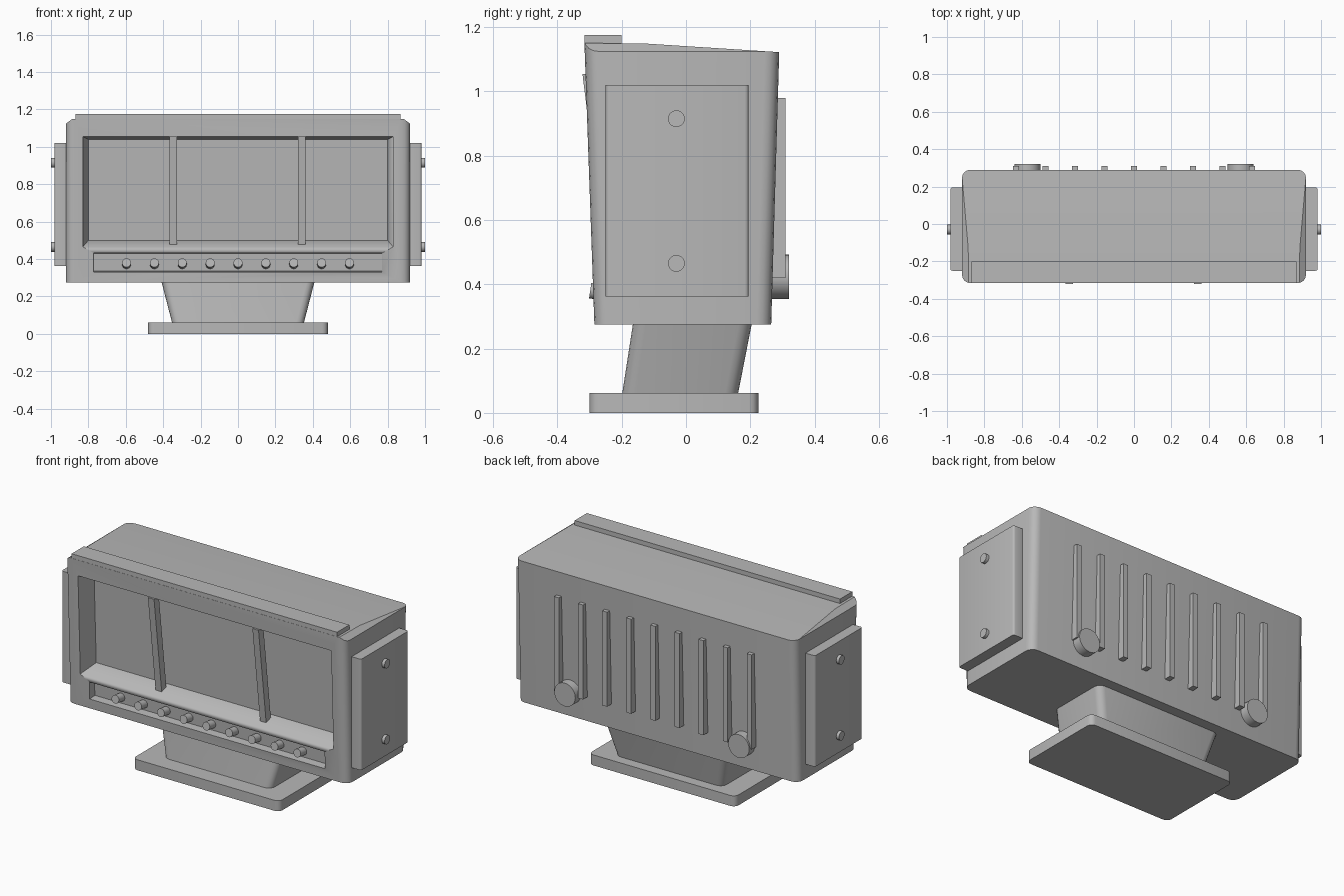
import bpy, bmesh, math
from mathutils import Vector

cube = bpy.data.objects.get("Cube")
if cube:
    bpy.data.objects.remove(cube)

grey = bpy.data.materials.new("plain_grey")
grey.use_nodes = True
COLOR = (0.48, 0.48, 0.48, 1)
grey.diffuse_color = COLOR
grey.node_tree.nodes["Principled BSDF"].inputs["Base Color"].default_value = COLOR


def finish(name, bm):
    bmesh.ops.recalc_face_normals(bm, faces=bm.faces[:])
    mesh = bpy.data.meshes.new(name)
    bm.to_mesh(mesh)
    bm.free()
    mesh.materials.append(grey)
    ob = bpy.data.objects.new(name, mesh)
    bpy.context.collection.objects.link(ob)
    bpy.ops.object.select_all(action='DESELECT')
    ob.select_set(True)
    bpy.context.view_layer.objects.active = ob
    bpy.ops.object.shade_smooth_by_angle(angle=math.radians(35))
    return ob


def bevel_along(bm, axis, offset, segments):
    # round only the edges running mainly along one axis
    def runs(e):
        d = (e.verts[0].co - e.verts[1].co).normalized()
        return abs(d[axis]) > 0.85
    bmesh.ops.bevel(bm, geom=[e for e in bm.edges if runs(e)], offset=offset,
                    segments=segments, affect='EDGES', profile=0.5)


def loft(ring_a, ring_b):
    # closed solid between two matching rings
    bm = bmesh.new()
    a = [bm.verts.new(p) for p in ring_a]
    b = [bm.verts.new(p) for p in ring_b]
    n = len(a)
    bm.faces.new(a)
    bm.faces.new(b[::-1])
    for i in range(n):
        bm.faces.new((a[i], b[i], b[(i + 1) % n], a[(i + 1) % n]))
    return bm


def rect_z(x, y0, y1, z):
    return [(-x, y0, z), (x, y0, z), (x, y1, z), (-x, y1, z)]


def box(name, x0, x1, y0, y1, z0, z1, axis=2, bevel=0, segments=3):
    bm = loft([(x0, y0, z0), (x1, y0, z0), (x1, y1, z0), (x0, y1, z0)],
              [(x0, y0, z1), (x1, y0, z1), (x1, y1, z1), (x0, y1, z1)])
    if bevel:
        bevel_along(bm, axis, bevel, segments)
    return finish(name, bm)


def rod(name, start, end, radius, sides=20):
    bm = bmesh.new()
    start, end = Vector(start), Vector(end)
    bmesh.ops.create_cone(bm, cap_ends=True, segments=sides, radius1=radius,
                          radius2=radius, depth=(end - start).length)
    rot = Vector((0, 0, 1)).rotation_difference(end - start).to_matrix()
    for v in bm.verts:
        v.co = rot @ v.co + (start + end) / 2
    return finish(name, bm)


# Housing: side profile, rounded upright corners, chamfered top ends
profile = [(-0.285, 0.275), (-0.316, 1.15), (-0.13, 1.149), (0.29, 1.122), (0.265, 0.275)]
bm = loft([(-0.92, y, z) for y, z in profile], [(0.92, y, z) for y, z in profile])
bevel_along(bm, 2, 0.045, 4)
for s in (-1, 1):
    cut = bmesh.ops.bisect_plane(bm, geom=bm.verts[:] + bm.edges[:] + bm.faces[:],
                                 plane_co=(s * 0.92, 0, 1.124),
                                 plane_no=(s * 0.026, 0, 0.035), clear_outer=True)
    edges = [g for g in cut["geom_cut"] if isinstance(g, bmesh.types.BMEdge)]
    bmesh.ops.contextual_create(bm, geom=edges)
housing = finish("housing", bm)


def recess(name, front, back):
    # each end is half width, lower z, upper z, lower y, upper y
    def ring(x, z0, z1, y0, y1):
        return [(-x, y0, z0), (x, y0, z0), (x, y1, z1), (-x, y1, z1)]
    cutter = finish(name, loft(ring(*front), ring(*back)))
    cutter.hide_render = True
    bpy.context.view_layer.objects.active = housing
    mod = housing.modifiers.new(name, 'BOOLEAN')
    mod.operation = 'DIFFERENCE'
    mod.solver = 'EXACT'
    mod.object = cutter
    bpy.ops.object.modifier_apply(modifier=name)
    bpy.data.objects.remove(cutter)


recess("screen_cutter", (0.86, 0.43, 1.07, -0.4, -0.42), (0.80, 0.50, 1.04, -0.185, -0.205))
recess("knob_slot_cutter", (0.775, 0.32, 0.44, -0.4, -0.4), (0.77, 0.335, 0.43, -0.24, -0.245))

# Slanted screen dividers
for x in (-0.345, 0.34):
    bm = loft([(x + dx, y, 0.475) for dx, y in ((-.02, -.25), (.02, -.25), (.02, -.205), (-.02, -.205))],
              [(x + dx, y, 1.054) for dx, y in ((-.02, -.322), (.02, -.322), (.02, -.277), (-.02, -.277))])
    finish("screen_divider", bm)

# Row of control knobs
for i in range(9):
    x = (i - 4) * 0.149
    rod("control_knob", (x, -0.23, 0.37), (x, -0.298, 0.38), 0.024, 16)

# Side panels with bolts
for s, side in ((-1, "right"), (1, "left")):
    x0, x1 = sorted((s * 0.90, s * 0.982))
    box(side + "_panel", x0, x1, -0.25, 0.195, 0.362, 1.02, 2, 0.012)
    for z in (0.465, 0.915):
        rod(side + "_panel_bolt", (s * 0.96, -0.03, z), (s, -0.03, z), 0.026)

# Top rail
box("top_rail", -0.87, 0.87, -0.315, -0.2, 1.14, 1.176)

# Cooling fins and round feet on the back
for i in range(9):
    x = (i - 4) * 0.158
    box("back_fin", x - 0.016, x + 0.016, 0.25, 0.31, 0.42, 0.98)
for x in (-0.57, 0.57):
    rod("back_disc", (x, 0.25, 0.423), (x, 0.321, 0.423), 0.069, 32)

# Neck and base
bm = loft(rect_z(0.35, -0.2, 0.16, 0.05), rect_z(0.412, -0.163, 0.207, 0.29))
bevel_along(bm, 2, 0.04, 4)
finish("neck", bm)
box("base", -0.48, 0.48, -0.3, 0.225, 0, 0.062, 2, 0.03)
